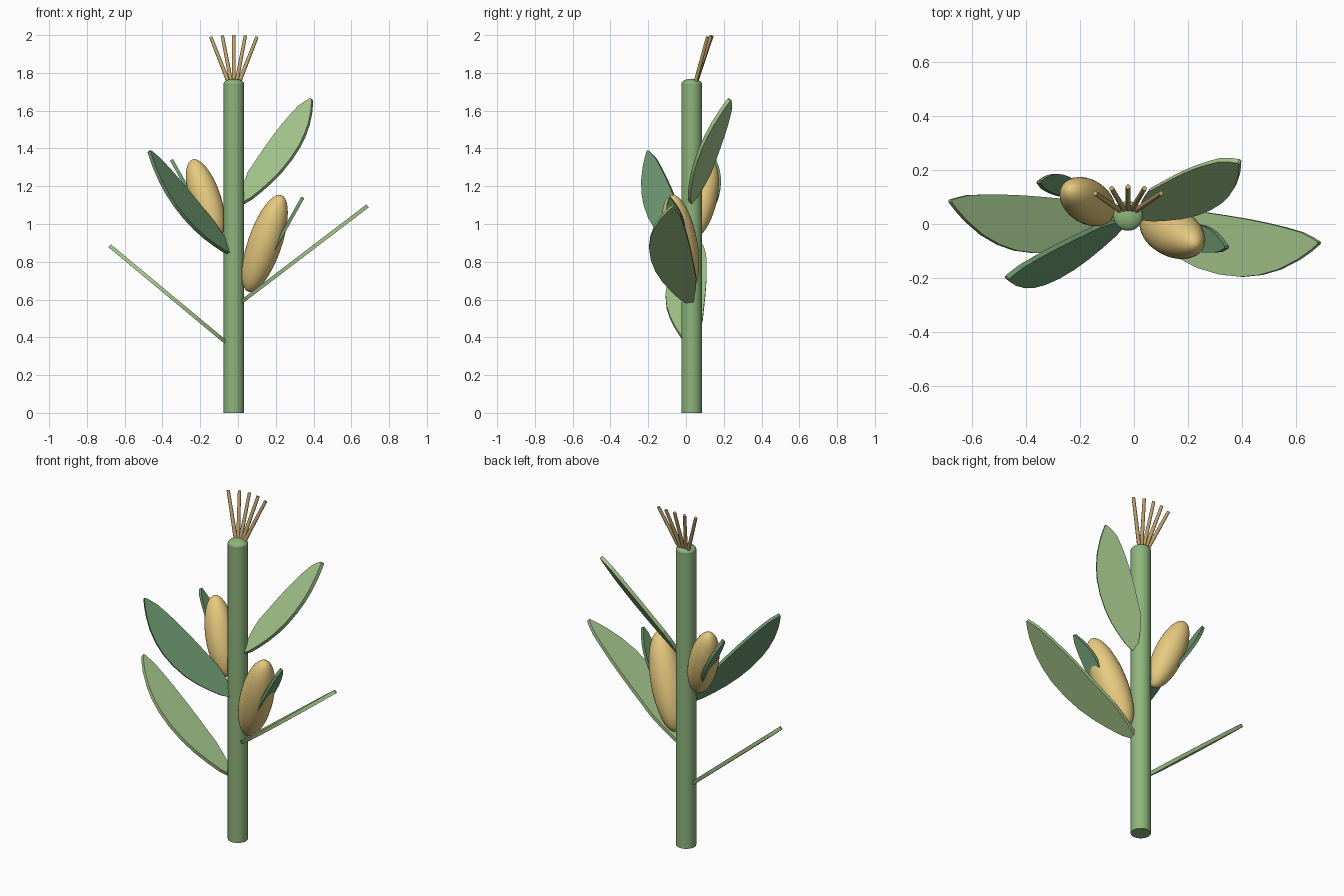
import bpy, bmesh, math
from mathutils import Vector

if "Cube" in bpy.data.objects:
    bpy.data.objects.remove(bpy.data.objects["Cube"])


def material(name, rgb):
    m = bpy.data.materials.new(name)
    m.diffuse_color = (*rgb, 1)
    m.use_nodes = True
    m.node_tree.nodes["Principled BSDF"].inputs["Base Color"].default_value = m.diffuse_color
    return m


STEM = material("stem_green", (0.27, 0.46, 0.20))
LIGHT = material("leaf_green", (0.37, 0.56, 0.26))
DARK = material("dark_green", (0.15, 0.31, 0.16))
COB = material("cob_yellow", (0.80, 0.59, 0.21))
TASSEL = material("tassel_tan", (0.52, 0.37, 0.15))


def finish(name, mat, smooth=True):
    ob = bpy.context.object
    ob.name = name
    ob.data.materials.append(mat)
    if smooth:
        bpy.ops.object.shade_smooth_by_angle(angle=math.radians(40))
    return ob


def rod(name, a, b, r1, r2, mat, sides):
    a, b = Vector(a), Vector(b)
    bpy.ops.mesh.primitive_cone_add(vertices=sides, radius1=r1, radius2=r2, depth=(b - a).length,
                                    location=(a + b) / 2,
                                    rotation=(b - a).to_track_quat('Z', 'Y').to_euler())
    return finish(name, mat)


def ellipsoid(name, centre, axis, b, a, mat):
    bpy.ops.mesh.primitive_uv_sphere_add(segments=32, ring_count=20, radius=1, location=centre,
                                         rotation=Vector(axis).to_track_quat('Z', 'Y').to_euler())
    bpy.context.object.scale = (b, b, a)
    return finish(name, mat)


# Leaf outline: (fraction along, share of bowed width, share of straighter width)
OUTLINE = [(0, .12, .12), (.06, .36, .4), (.15, .58, .75), (.25, .78, 1), (.36, .93, 1),
           (.48, 1, 1), (.6, .98, .97), (.7, .88, .9), (.8, .70, .78), (.9, .42, .6), (.96, .2, .32)]


def leaf(name, base, tip, side, bow, straight, mat, thick=0.02):
    base, tip = Vector(base), Vector(tip)
    axis = tip - base
    u = axis.normalized()
    side = Vector(side)
    side = (side - u * side.dot(u)).normalized()
    normal = u.cross(side)
    pts = [base + axis * t + side * bow * w for t, w, _ in OUTLINE]
    pts += [tip + side * 0.004, tip - side * 0.004]
    pts += [base + axis * t - side * straight * w for t, _, w in reversed(OUTLINE)]
    bm = bmesh.new()
    face = bm.faces.new([bm.verts.new(p - normal * thick / 2) for p in pts])
    ext = bmesh.ops.extrude_face_region(bm, geom=[face], use_keep_orig=True)
    moved = [v for v in ext["geom"] if isinstance(v, bmesh.types.BMVert)]
    bmesh.ops.translate(bm, verts=moved, vec=normal * thick)
    bmesh.ops.recalc_face_normals(bm, faces=bm.faces)
    me = bpy.data.meshes.new(name)
    bm.to_mesh(me)
    bm.free()
    ob = bpy.data.objects.new(name, me)
    bpy.context.collection.objects.link(ob)
    me.materials.append(mat)


# Stem with a low domed cap
CX, CY = -0.022, 0.03
rod("stem", (CX, CY, 0), (CX, CY, 1.74), 0.054, 0.054, STEM, 32)
ellipsoid("stem_cap", (CX, CY, 1.74), (0, 0, 1), 0.055, 0.029, STEM)

# Fan of tassel strands
for i in range(-2, 3):
    rod(f"tassel_{i + 3}", (CX + i * 0.008, CY + 0.012, 1.72),
        (CX + i * 0.061, 0.138 - 0.006 * i * i, 1.998 - 0.002 * i * i), 0.011, 0.009, TASSEL, 10)

# Main leaves
leaf("lower_left_leaf", (-0.06, 0.03, 0.37), (-0.68, 0.085, 0.885), (0, -1, 0), 0.165, 0.045, LIGHT)
leaf("lower_right_leaf", (0.015, 0.03, 0.585), (0.685, -0.07, 1.095), (0, -1, 0), 0.17, 0.05, LIGHT)
leaf("upper_left_leaf", (-0.035, 0.01, 0.85), (-0.47, -0.2, 1.385), (-0.35, -0.8, -0.45), 0.135, 0.045, DARK)
leaf("upper_right_leaf", (0.02, 0.03, 1.115), (0.39, 0.23, 1.66), (0.74, -0.62, -0.29), 0.115, 0.075, LIGHT)

# Cobs
ellipsoid("right_cob", (0.142, -0.03, 0.897), (0.318, -0.168, 0.933), 0.09, 0.274, COB)
ellipsoid("left_cob", (-0.172, 0.083, 1.135), (-0.31, 0.2, 0.92), 0.081, 0.222, COB)

# Husk leaves on the outside of the cobs
leaf("right_husk", (0.14, -0.05, 0.78), (0.343, -0.085, 1.14), (0, 1, 0), 0.065, 0.035, DARK, 0.018)
leaf("left_husk", (-0.19, 0.12, 1.05), (-0.352, 0.155, 1.34), (0, 1, 0), 0.045, 0.035, DARK, 0.018)
